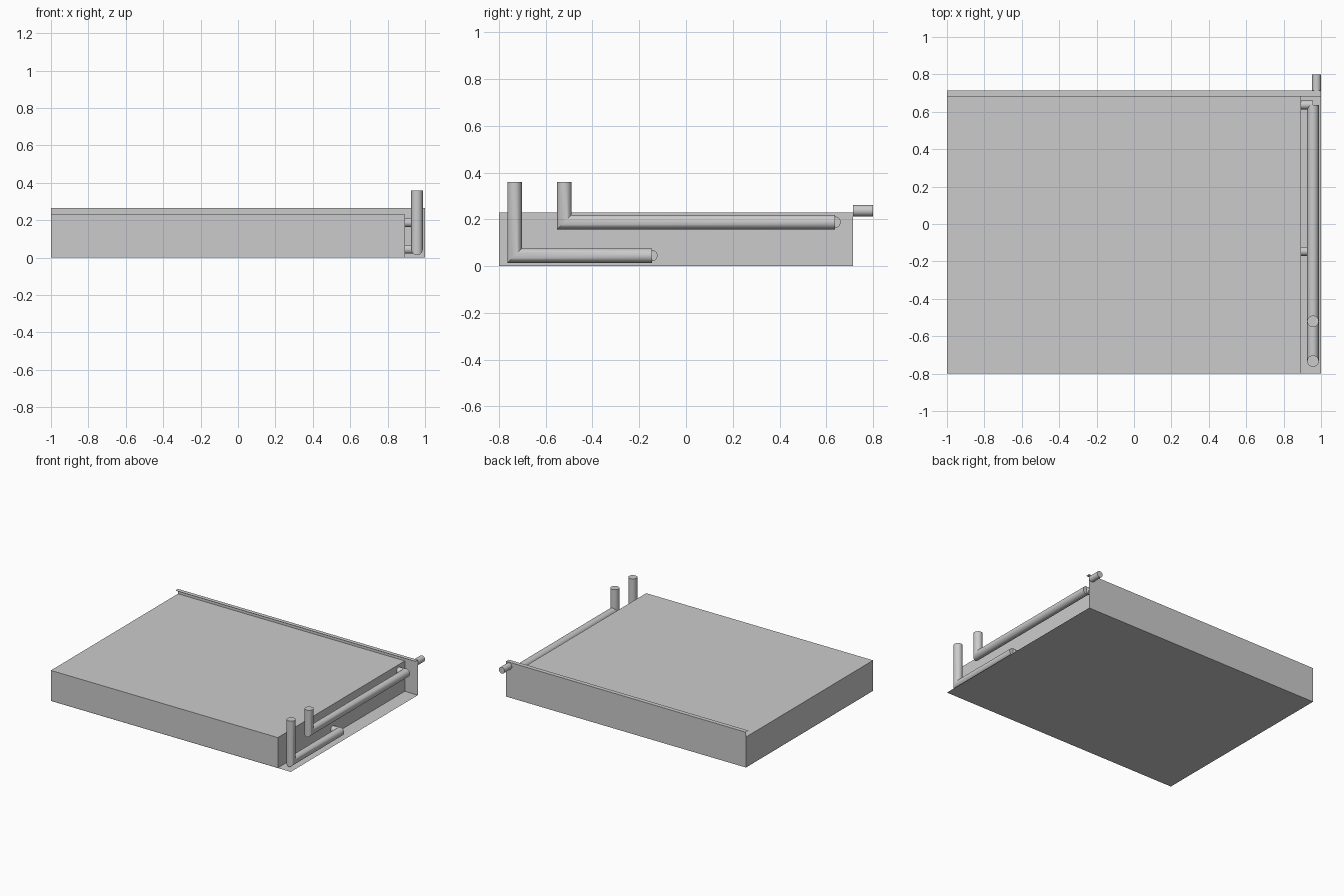
import bpy, bmesh, math
from mathutils import Vector

if "Cube" in bpy.data.objects:
    bpy.data.objects.remove(bpy.data.objects["Cube"])

SIDES = 32
BACK = 0.714      # y of the back panel
PIPE_X = 0.957    # x of both bent pipes


def finish(name, bm, smooth=False):
    bmesh.ops.recalc_face_normals(bm, faces=bm.faces[:])
    mesh = bpy.data.meshes.new(name)
    bm.to_mesh(mesh)
    bm.free()
    obj = bpy.data.objects.new(name, mesh)
    bpy.context.collection.objects.link(obj)
    if smooth:
        bpy.ops.object.select_all(action='DESELECT')
        obj.select_set(True)
        bpy.context.view_layer.objects.active = obj
        bpy.ops.object.shade_smooth_by_angle(angle=math.radians(35))
    return obj


def box(name, lo, hi):
    bm = bmesh.new()
    bmesh.ops.create_cube(bm, size=1)
    for v in bm.verts:
        v.co = Vector([l + (c + 0.5) * (h - l) for c, l, h in zip(v.co, lo, hi)])
    return finish(name, bm)


def tube(name, path, r):
    """Round capped pipe along a planar path with mitred corners."""
    pts = [Vector(p) for p in path]
    dirs = [(b - a).normalized() for a, b in zip(pts, pts[1:])]
    side = dirs[0].cross(dirs[-1])
    if side.length < 1e-6:
        side = dirs[0].orthogonal()
    side.normalize()
    bm = bmesh.new()
    rings = []
    for i, p in enumerate(pts):
        d0, d1 = dirs[max(i - 1, 0)], dirs[min(i, len(dirs) - 1)]
        tangent = (d0 + d1).normalized()
        across = side.cross(tangent) / tangent.dot(d0)
        angles = [2 * math.pi * k / SIDES for k in range(SIDES)]
        rings.append([bm.verts.new(p + r * (side * math.cos(a) + across * math.sin(a)))
                      for a in angles])
    for a, b in zip(rings, rings[1:]):
        for k in range(SIDES):
            n = (k + 1) % SIDES
            bm.faces.new((a[k], a[n], b[n], b[k]))
    bm.faces.new(rings[0])
    bm.faces.new(rings[-1])
    return finish(name, bm, True)


# Main body
box("body", (-1, -0.8, 0.001), (0.892, BACK - 0.001, 0.23))

# Folded sheet: base tray, back panel and top lip
bm = bmesh.new()
profile = [(-0.8, 0), (BACK, 0), (BACK, 0.266), (0.682, 0.266)]
rows = [[bm.verts.new((x, y, z)) for y, z in profile] for x in (-1, 1)]
for i in range(len(profile) - 1):
    bm.faces.new((rows[0][i], rows[1][i], rows[1][i + 1], rows[0][i + 1]))
finish("folded_tray", bm)

# Bent pipes, each with a short connector into the body
for label, y0, y1, z, stub_r in (("upper", -0.52, 0.637, 0.188, 0.024),
                                 ("lower", -0.733, -0.146, 0.045, 0.024)):
    tube(label + "_pipe", [(PIPE_X, y0, 0.36), (PIPE_X, y0, z), (PIPE_X, y1, z)], 0.031)
    tube(label + "_connector", [(0.885, y1, z), (PIPE_X, y1, z)], stub_r)

# Drain outlet at the back
tube("drain_outlet", [(0.976, BACK, 0.237), (0.976, 0.8, 0.237)], 0.024)
